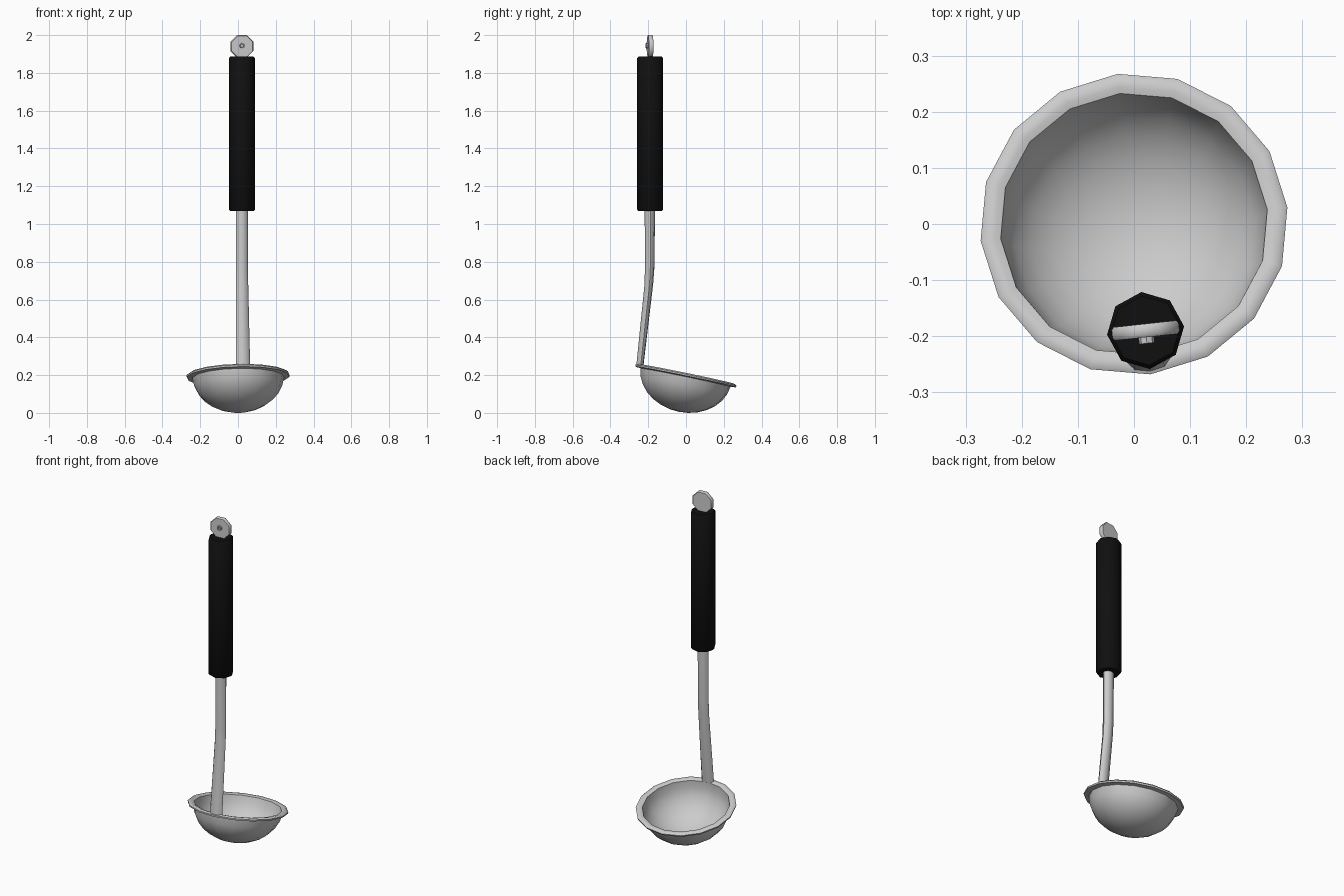
import bpy, bmesh, math
from mathutils import Matrix, Vector

if "Cube" in bpy.data.objects:
    bpy.data.objects.remove(bpy.data.objects["Cube"])

TURN = Matrix.Rotation(math.radians(6.2), 4, 'Z')   # whole ladle is turned slightly


def loft(name, rings, matrix, angle=40, closed=False):
    """Skin equal-length rings of points; single-point rings act as poles."""
    bm = bmesh.new()
    vs = [[bm.verts.new(p) for p in r] for r in rings]
    pairs = list(zip(vs, vs[1:]))
    if closed:
        pairs.append((vs[-1], vs[0]))
    for a, b in pairs:
        n = max(len(a), len(b))
        for i in range(n):
            j = (i + 1) % n
            f = [a[i % len(a)], a[j % len(a)], b[j % len(b)], b[i % len(b)]]
            bm.faces.new(list(dict.fromkeys(f)))
    if not closed:
        for r in (vs[0], vs[-1]):
            if len(r) > 2:
                bm.faces.new(r)
    bmesh.ops.recalc_face_normals(bm, faces=bm.faces)
    me = bpy.data.meshes.new(name)
    bm.to_mesh(me)
    bm.free()
    me.transform(TURN @ matrix)
    ob = bpy.data.objects.new(name, me)
    bpy.context.collection.objects.link(ob)
    bpy.ops.object.select_all(action='DESELECT')
    ob.select_set(True)
    bpy.context.view_layer.objects.active = ob
    bpy.ops.object.shade_smooth_by_angle(angle=math.radians(angle))
    return ob


def ring(n, rx, ry, centre, phase=0.0):
    c = Vector(centre)
    if rx < 1e-6:
        return [c]
    return [c + Vector((rx * math.cos(t), ry * math.sin(t), 0))
            for t in (2 * math.pi * i / n + phase for i in range(n))]


def lathe(name, profile, n, matrix, phase=0.0, angle=40, closed=False):
    return loft(name, [ring(n, r, r, (0, 0, z), phase) for r, z in profile],
                matrix, angle, closed)


# Bowl: half ellipsoid shell with an out-turned lip, tilted forward
def arc(r, d, a0, a1, steps=7):
    return [(r * math.cos(a), -d * math.sin(a)) for a in
            (math.radians(a0 + (a1 - a0) * i / steps) for i in range(steps + 1))]

outer = arc(0.245, 0.198, 90, 4)
inner = arc(0.239, 0.191, 0, 90)
lip = [(0.254, -0.010), (0.273, -0.010), (0.275, -0.001), (0.266, 0.006), (0.250, 0.004)]
tilt = Matrix.Translation((0, 0, 0.2)) @ Matrix.Rotation(math.radians(-11.7), 4, 'X')
lathe("bowl", outer + lip + inner, 16, tilt, angle=50)

# Shaft: bent rod, flattening towards the bowl
stations = [(-0.246, 0.246, 0.038, 0.019), (-0.198, 0.68, 0.033, 0.023),
            (-0.194, 0.76, 0.033, 0.025), (-0.192, 1.10, 0.032, 0.028)]
loft("shaft", [ring(8, rx, ry, (0, y, z)) for y, z, rx, ry in stations],
     Matrix.Identity(4), angle=50)

# Grip: black octagonal handle
grip = lathe("grip", [(0.062, 1.068), (0.069, 1.076), (0.069, 1.878), (0.062, 1.886)],
             8, Matrix.Translation((0, -0.191, 0)), angle=50)
black = bpy.data.materials.new("black_grip")
black.diffuse_color = (0.005, 0.005, 0.005, 1)
black.use_nodes = True
black.node_tree.nodes["Principled BSDF"].inputs["Base Color"].default_value = black.diffuse_color
grip.data.materials.append(black)

# Hanging tab: upright octagonal disc with a small hollow stud on its front
facing = Matrix.Translation((0, -0.191, 1.94)) @ Matrix.Rotation(math.radians(90), 4, 'X')
lathe("hanging_tab", [(0.061, -0.012), (0.065, -0.007), (0.065, 0.007), (0.061, 0.012)],
      8, facing, phase=math.pi / 8, angle=50)
lathe("tab_stud", [(0.014, 0.010), (0.014, 0.023), (0.007, 0.023), (0.007, 0.010)],
      8, facing @ Matrix.Translation((0, 0.004, 0)), closed=True)
